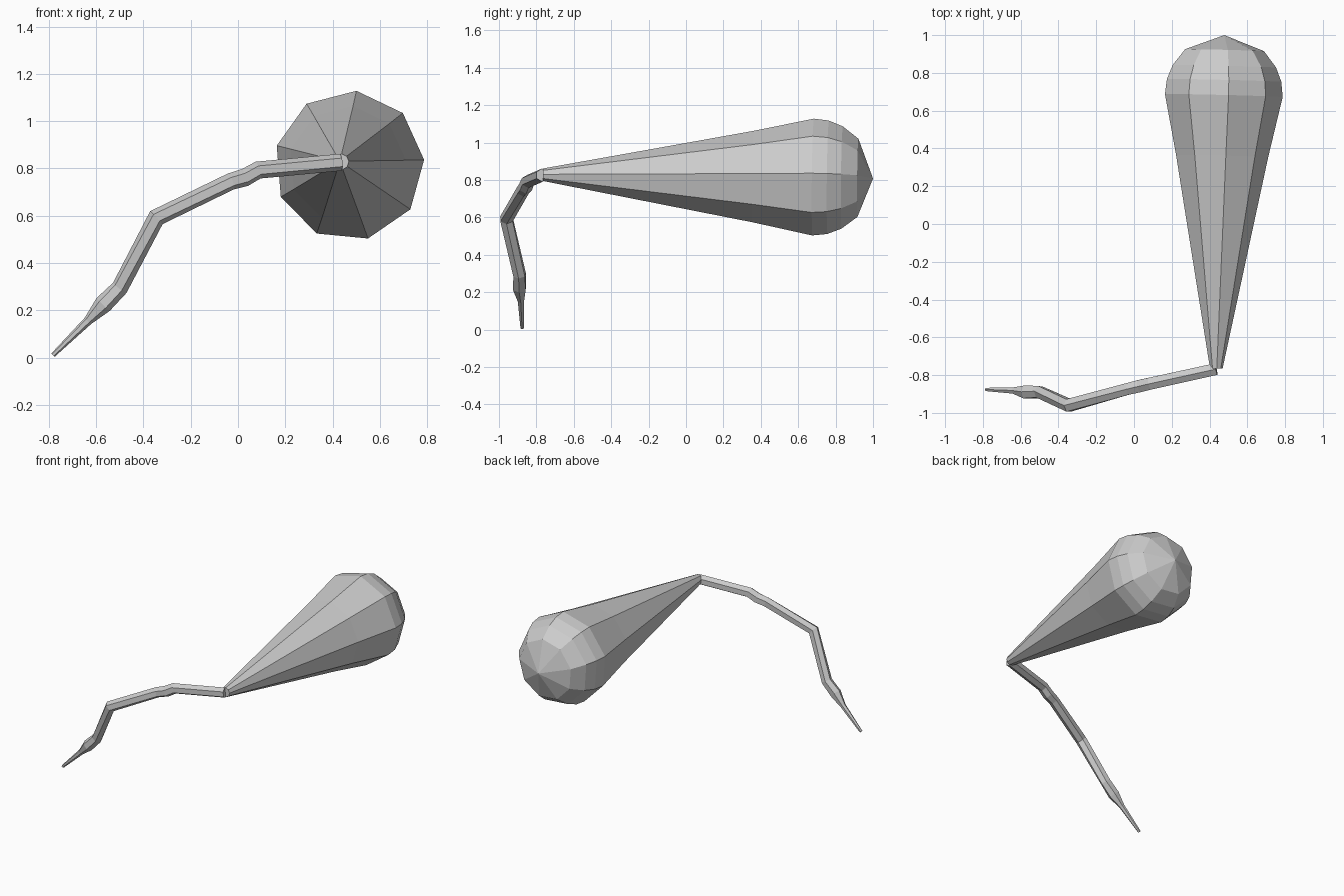
import bpy, bmesh
from math import cos, sin, radians, tau
from mathutils import Vector

if "Cube" in bpy.data.objects:
    bpy.data.objects.remove(bpy.data.objects["Cube"])


def swept_part(name, rings, sides, offset, pointed_end=False):
    """Flat-shaded tube through (x, y, z, radius) rings."""
    pts = [Vector(r[:3]) for r in rings]
    last = len(pts) - 1
    bm = bmesh.new()
    loops = []
    for i, p in enumerate(pts):
        before = (p - pts[i - 1]).normalized() if i > 0 else Vector()
        after = (pts[i + 1] - p).normalized() if i < last else Vector()
        t = (before + after).normalized()
        side = t.cross(Vector((0, 0, 1))).normalized()
        up = side.cross(t)
        if pointed_end and i == last:
            loops.append([bm.verts.new(p)] * sides)
            continue
        loop = []
        for k in range(sides):
            a = radians(offset) + tau * k / sides
            loop.append(bm.verts.new(p + rings[i][3] * (cos(a) * side + sin(a) * up)))
        loops.append(loop)
    for a, b in zip(loops, loops[1:]):
        for k in range(sides):
            j = (k + 1) % sides
            quad = [a[k], a[j], b[j], b[k]]
            bm.faces.new(list(dict.fromkeys(quad)))
    bm.faces.new(loops[0])
    if not pointed_end:
        bm.faces.new(loops[-1])
    bmesh.ops.recalc_face_normals(bm, faces=bm.faces)
    mesh = bpy.data.meshes.new(name)
    bm.to_mesh(mesh)
    bm.free()
    obj = bpy.data.objects.new(name, mesh)
    bpy.context.collection.objects.link(obj)
    return obj


# Large tapered bulb: nine sides, pointed far end
start, end = Vector((0.435, -0.765, 0.828)), Vector((0.478, 1.0, 0.808))
profile = [(-0.765, 0.034), (0.36, 0.249), (0.68, 0.318), (0.76, 0.309),
           (0.835, 0.279), (0.92, 0.213), (1.0, 0)]
bulb = [(*start.lerp(end, (y + 0.765) / 1.765), r) for y, r in profile]
swept_part("bulb", bulb, 9, 4.5, pointed_end=True)

# Thin bent leg from the narrow end of the bulb down to the ground
leg = [(0.435, -0.768, 0.826, 0.036), (0.085, -0.845, 0.793, 0.037),
       (0.03, -0.858, 0.762, 0.038), (-0.03, -0.872, 0.745, 0.036),
       (-0.345, -0.960, 0.592, 0.038), (-0.50, -0.890, 0.295, 0.036),
       (-0.57, -0.890, 0.225, 0.039), (-0.635, -0.882, 0.155, 0.019),
       (-0.783, -0.876, 0.010, 0.010)]
swept_part("leg", leg, 6, 30)
